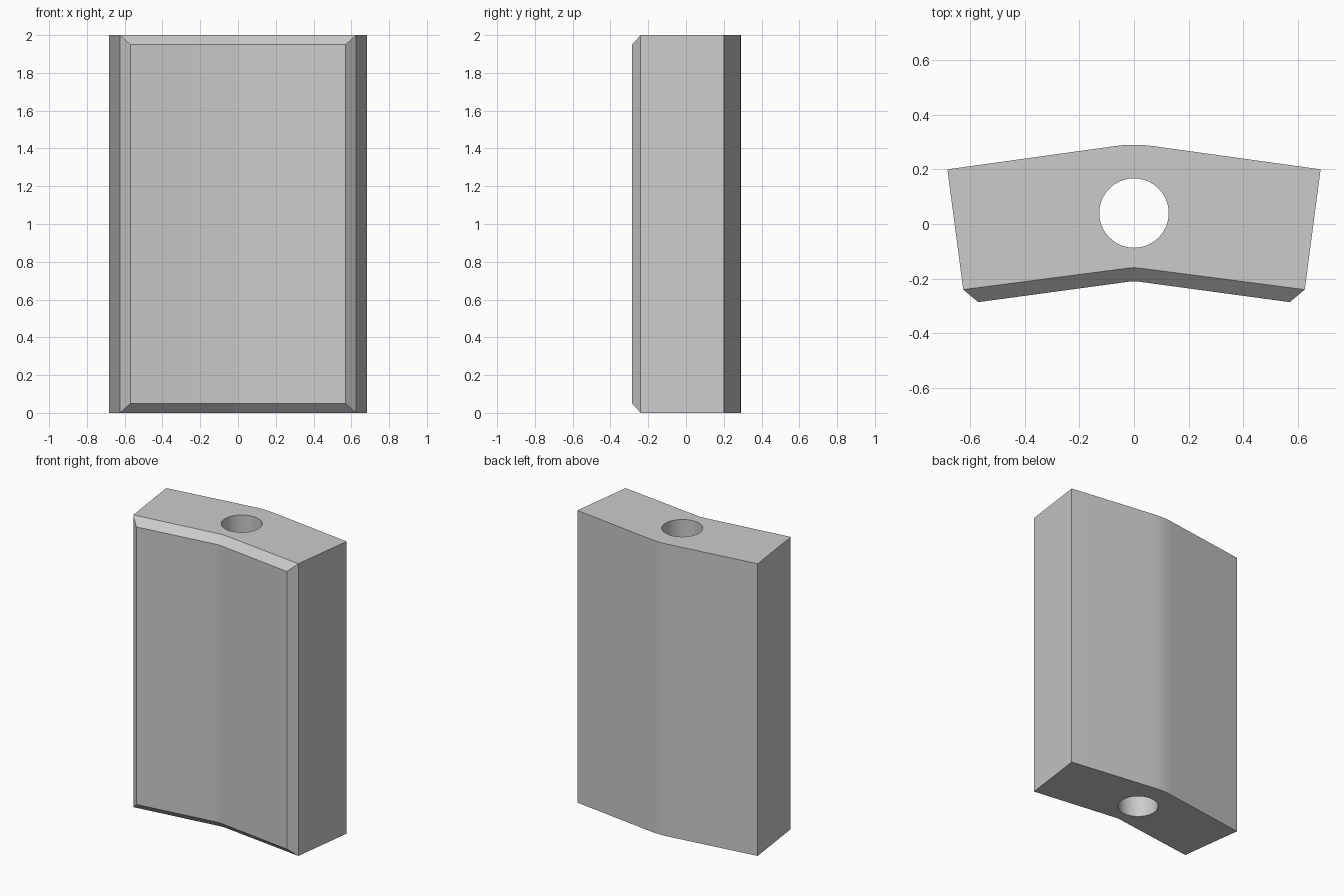
import bpy
import bmesh

HEIGHT = 2.0
CHAMFER = 0.05

cube = bpy.data.objects.get("Cube")
if cube:
    bpy.data.objects.remove(cube, do_unlink=True)

# Single plain grey
grey = bpy.data.materials.new("plain grey")
grey.use_nodes = True
color = (0.6, 0.6, 0.6, 1)
grey.diffuse_color = color
grey.node_tree.nodes["Principled BSDF"].inputs["Base Color"].default_value = color


def bent_path(half_width, end_y, tip_y, fillet, steps=6):
    """Shallow V from left to right with a small rounded tip."""
    slope = (tip_y - end_y) / (half_width - fillet / 2)
    path = [(-half_width, end_y)]
    for i in range(steps + 1):
        x = fillet * (2 * i / steps - 1)
        path.append((x, tip_y - slope * x * x / (2 * fillet)))
    return path + [(half_width, end_y)]


def add_object(name, bm):
    bmesh.ops.recalc_face_normals(bm, faces=bm.faces[:])
    mesh = bpy.data.meshes.new(name)
    bm.to_mesh(mesh)
    bm.free()
    mesh.materials.append(grey)
    obj = bpy.data.objects.new(name, mesh)
    bpy.context.collection.objects.link(obj)
    return obj


# Bent block with a chamfered front panel
bm = bmesh.new()


def row(path, z):
    return [bm.verts.new((x, y, z)) for x, y in path]


def strip(a, b):
    for i in range(len(a) - 1):
        bm.faces.new((a[i], a[i + 1], b[i + 1], b[i]))


back = bent_path(0.683, 0.2, 0.29, 0.07)
rim = bent_path(0.625, -0.24, -0.16, 0.02)
panel = bent_path(0.57, -0.286, -0.21, 0.02)

back_low, back_high = row(back, 0), row(back, HEIGHT)
rim_low, rim_high = row(rim, 0), row(rim, HEIGHT)
panel_low, panel_high = row(panel, CHAMFER), row(panel, HEIGHT - CHAMFER)

strip(back_low, back_high)
strip(rim_low, panel_low)
strip(panel_low, panel_high)
strip(panel_high, rim_high)
for end in (0, -1):
    strip([back_low[end], rim_low[end]], [back_high[end], rim_high[end]])
    strip([rim_low[end], panel_low[end]], [rim_high[end], panel_high[end]])
bm.faces.new(back_low + rim_low[::-1])
bm.faces.new(back_high + rim_high[::-1])
block = add_object("bent_block", bm)

# Vertical through hole
bm = bmesh.new()
bmesh.ops.create_cone(bm, cap_ends=True, segments=64, radius1=0.127,
                      radius2=0.127, depth=HEIGHT + 1)
bmesh.ops.translate(bm, verts=bm.verts[:], vec=(0, 0.04, HEIGHT / 2))
cutter = add_object("hole_cutter", bm)
cutter.hide_render = True

cut = block.modifiers.new("hole", "BOOLEAN")
cut.operation = "DIFFERENCE"
cut.solver = "EXACT"
cut.object = cutter

bpy.ops.object.select_all(action="DESELECT")
block.select_set(True)
bpy.context.view_layer.objects.active = block
bpy.ops.object.modifier_apply(modifier=cut.name)
bpy.data.objects.remove(cutter, do_unlink=True)
bpy.ops.object.shade_smooth_by_angle(angle=0.52)
